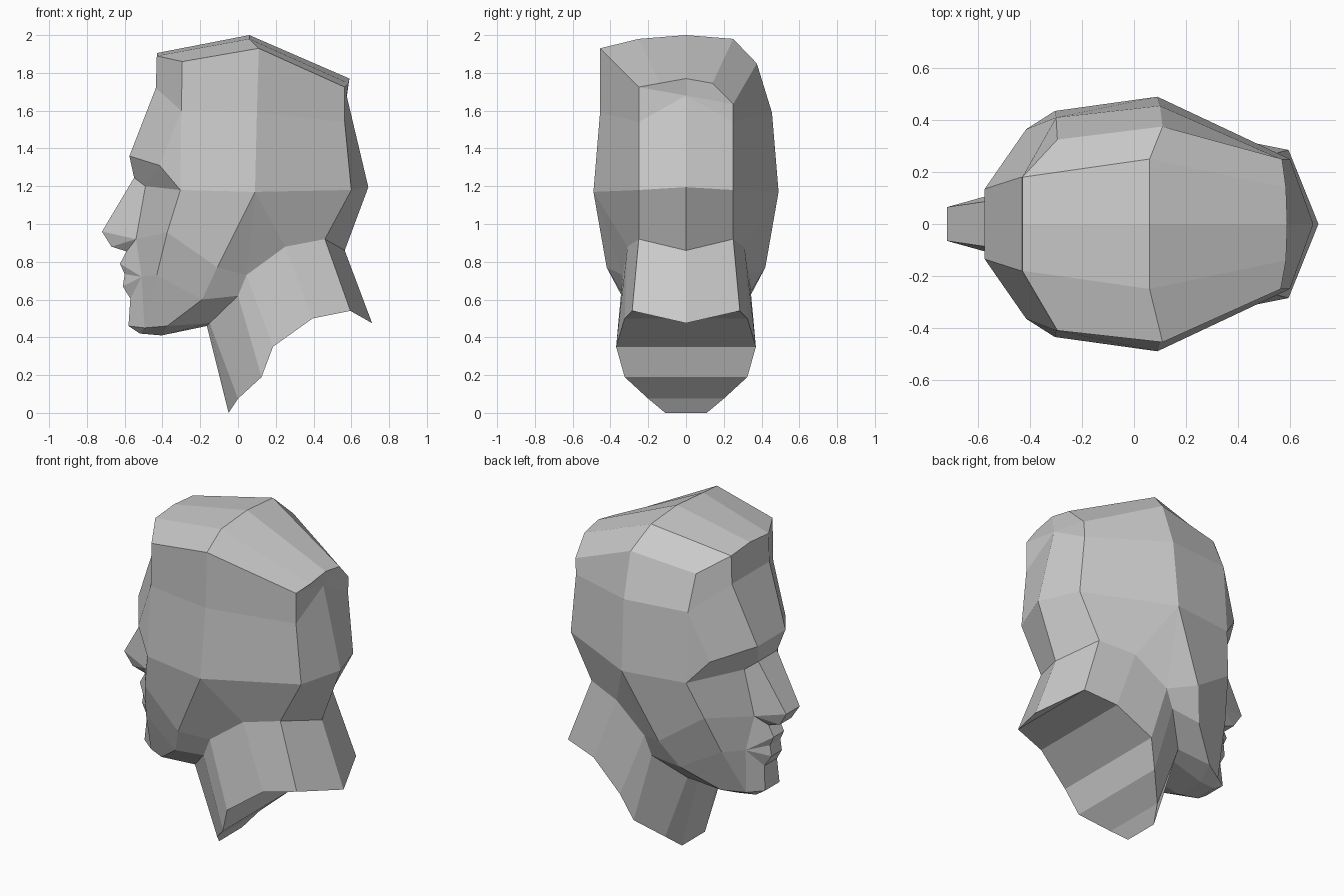
import bpy
import bmesh
from mathutils import Vector

default_cube = bpy.data.objects.get("Cube")
if default_cube:
    bpy.data.objects.remove(default_cube, do_unlink=True)

clay = bpy.data.materials.new("clay grey")
clay.use_nodes = True
clay_colour = (0.6, 0.6, 0.6, 1)
clay.diffuse_color = clay_colour
clay.node_tree.nodes["Principled BSDF"].inputs["Base Color"].default_value = clay_colour

mesh_builder = bmesh.new()


def add_face(points):
    """Add one face, dropping repeated corners so quads can collapse to triangles."""
    corners = []
    for point in points:
        if all((point - other).length > 1e-4 for other in corners):
            corners.append(point)
    if len(corners) > 2:
        mesh_builder.faces.new([mesh_builder.verts.new(corner) for corner in corners])


def flip(path):
    return [Vector((p.x, -p.y, p.z)) for p in path]


def strip(first, second):
    """Join two paths of equal length with a row of faces."""
    for i in range(len(first) - 1):
        add_face([first[i], first[i + 1], second[i + 1], second[i]])


def both_sides(first, second):
    strip(first, second)
    strip(flip(first), flip(second))


def path(*points):
    return [Vector(p) for p in points]


# Skull rails, each running from forehead to back of head
crown_middle = path((-.43, 0, 1.905), (.06, 0, 2), (.59, 0, 1.77))
crown_edge = path((-.43, .18, 1.89), (.06, .25, 1.98), (.585, .14, 1.745))
round_crest = path((-.295, .325, 1.8), (.11, .375, 1.85), (.57, .25, 1.635))
square_crest = path((-.295, .41, 1.86), (.11, .455, 1.93), (.565, .25, 1.725))
upper_side = path((-.3, .41, 1.6), (.1, .455, 1.59), (.565, .25, 1.54))
ear_line = path((-.305, .435, 1.18), (.09, .49, 1.17), (.6, .25, 1.18))
nape_middle = path((.575, 0, 1.68), (.69, 0, 1.195))

# Neck rims, from the nape round to the throat
neck_top = path((.565, 0, .86), (.46, .25, .92), (.25, .31, .88), (.045, .335, .73),
                (0, .33, .62), (-.15, .2, .475), (-.165, .11, .46))
neck_base = path((.71, 0, .475), (.595, .285, .54), (.395, .325, .5), (.185, .37, .35),
                 (.125, .325, .19), (0, .2, .075), (-.05, .11, 0))
nape, nape_side, neck_back, neck_side, neck_front, throat_side, throat = neck_top

# Face landmarks
forehead, brow = path((-.435, .18, 1.72), (-.575, .135, 1.36))
brow_corner, eye_corner, nostril, mouth_corner = path(
    (-.415, .365, 1.31), (-.49, .14, 1.2), (-.54, .115, .92), (-.51, .155, .72))
cheek, lower_cheek, chin_corner = path((-.375, .36, .955), (-.43, .27, .73), (-.495, .13, .45))
jaw_back, jaw_angle, jaw_under = path((-.11, .42, .77), (-.19, .33, .6), (-.375, .2, .46))

# Nose, lips and chin, from the bridge down to the underside
profile = path((-.55, .09, 1.245), (-.72, .065, .96), (-.67, .055, .88), (-.59, .05, .855),
               (-.625, .05, .79), (-.6, .05, .735), (-.61, .05, .67), (-.57, .06, .605),
               (-.58, .07, .46), (-.52, .07, .42), (-.405, .09, .41))

# Crown
both_sides(crown_middle, crown_edge)
add_face([crown_edge[0], crown_middle[0]] + flip(crown_edge[:1]))

# Skull sides: one rounded crest, one squared crest
for turn, crest in ((list, round_crest), (flip, square_crest)):
    strip(turn(crown_edge), turn(crest))
    strip(turn(crest), turn(upper_side))
    strip(turn([crown_edge[0], forehead]), turn([crest[0], upper_side[0]]))
    strip(turn([crown_middle[-1], nape_middle[0], nape_middle[0]]),
          turn([crown_edge[-1], crest[-1], upper_side[-1]]))
both_sides(upper_side, ear_line)

# Forehead and temples
both_sides([forehead, brow], [upper_side[0], brow_corner])
both_sides([brow_corner, brow_corner], [upper_side[0], ear_line[0]])
front = [crown_edge[0], forehead, brow] + profile + [throat, neck_base[-1]]
strip(front, flip(front))

# Back of head down to the nape
both_sides(nape_middle + [nape], [upper_side[-1], ear_line[-1], nape_side])

# Eye sockets, nose, mouth and chin
both_sides([brow, brow_corner, brow_corner], [profile[0], eye_corner, ear_line[0]])
both_sides(profile + [throat],
           [eye_corner] + [nostril] * 3 + [mouth_corner] * 4
           + [chin_corner] * 2 + [jaw_under, throat_side])

# Cheeks and jaw
both_sides([eye_corner, nostril, mouth_corner, chin_corner],
           [ear_line[0], cheek, lower_cheek, chin_corner])
both_sides([ear_line[0], cheek, lower_cheek, chin_corner],
           [ear_line[1], jaw_back, jaw_angle, jaw_under])
both_sides([ear_line[2], ear_line[1], ear_line[1], jaw_back, jaw_angle, jaw_under],
           [nape_side, neck_back, neck_side, neck_side, neck_front, throat_side])

# Neck and its closed base
both_sides(neck_top, neck_base)
strip(neck_base, flip(neck_base))

# Weld everything into one flat-shaded head
bmesh.ops.remove_doubles(mesh_builder, verts=mesh_builder.verts[:], dist=1e-4)
bmesh.ops.recalc_face_normals(mesh_builder, faces=mesh_builder.faces[:])
head_mesh = bpy.data.meshes.new("head")
mesh_builder.to_mesh(head_mesh)
mesh_builder.free()
head_mesh.materials.append(clay)
head = bpy.data.objects.new("head", head_mesh)
bpy.context.collection.objects.link(head)
